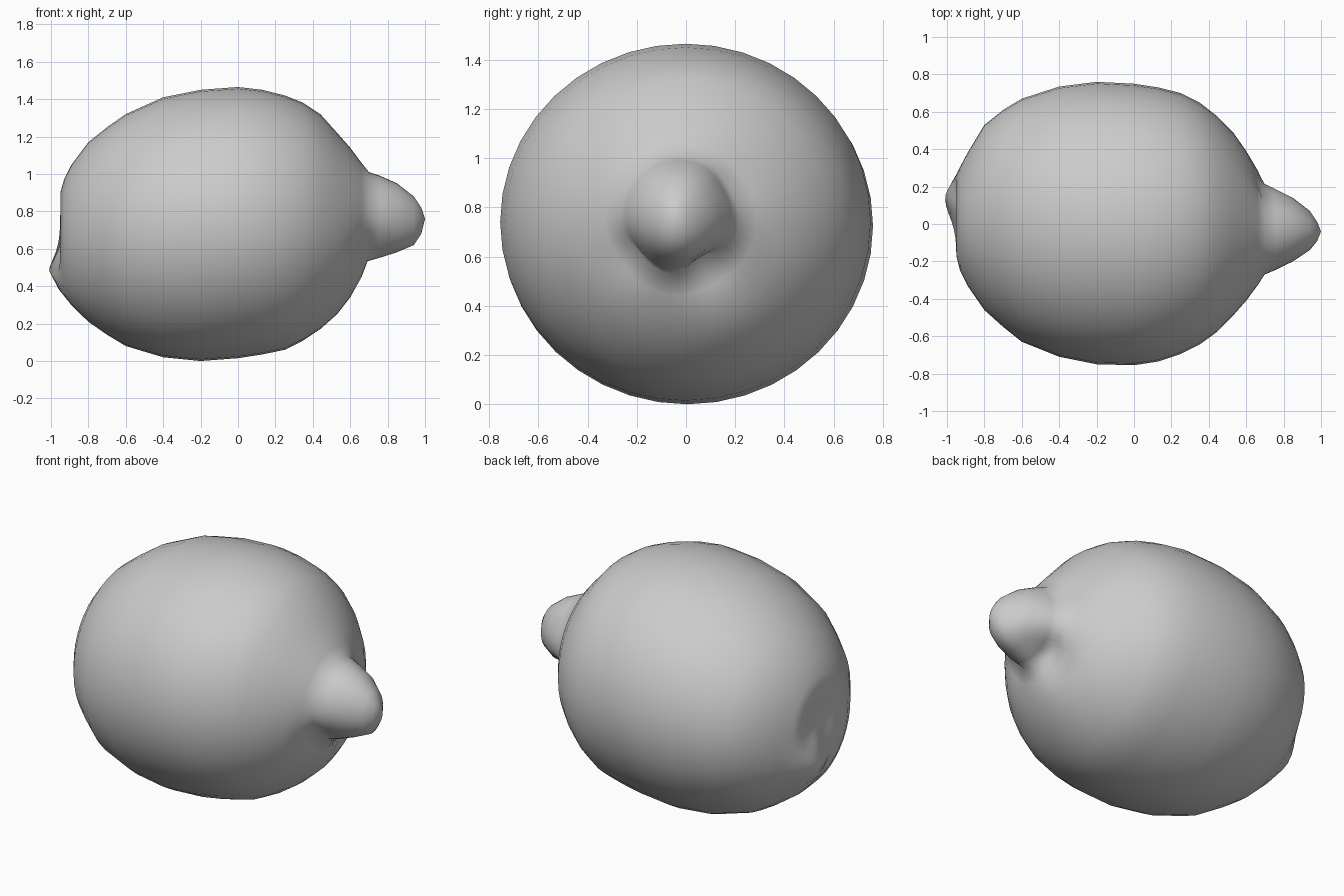
import bpy, bmesh, math
from mathutils import Vector

SEG = 40
# Lengthwise profile: x, y min, y max, z min, z max
RINGS = [
    (-0.925, -0.10, 0.16, 0.58, 0.80),
    (-0.95, -0.17, 0.24, 0.47, 0.90),
    (-0.93, -0.25, 0.30, 0.37, 0.97),
    (-0.89, -0.33, 0.38, 0.30, 1.05),
    (-0.80, -0.46, 0.53, 0.21, 1.17),
    (-0.70, -0.55, 0.61, 0.14, 1.25),
    (-0.60, -0.63, 0.67, 0.08, 1.32),
    (-0.40, -0.71, 0.735, 0.02, 1.41),
    (-0.20, -0.75, 0.76, 0.00, 1.45),
    (0.00, -0.755, 0.75, 0.015, 1.465),
    (0.13, -0.735, 0.73, 0.035, 1.45),
    (0.25, -0.695, 0.70, 0.06, 1.42),
    (0.35, -0.645, 0.65, 0.11, 1.38),
    (0.44, -0.58, 0.58, 0.17, 1.32),
    (0.53, -0.49, 0.49, 0.25, 1.22),
    (0.60, -0.41, 0.39, 0.34, 1.14),
    (0.66, -0.33, 0.29, 0.44, 1.06),
    (0.70, -0.27, 0.22, 0.525, 1.01),
    (0.76, -0.245, 0.19, 0.545, 0.99),
    (0.85, -0.20, 0.14, 0.58, 0.95),
    (0.94, -0.14, 0.07, 0.62, 0.88),
    (0.98, -0.09, 0.01, 0.68, 0.82),
]
# Local bumps and dents: centre, radius, offset
LUMPS = [
    ((-0.94, 0.13, 0.50), 0.13, (-0.06, 0.00, -0.01)),   # blossom-end bump
    ((0.68, 0.08, 0.58), 0.10, (-0.07, -0.04, 0.05)),    # crease under the tip
    ((0.68, 0.14, 0.86), 0.09, (-0.03, -0.03, 0.00)),    # crease beside the tip
    ((0.66, -0.20, 0.62), 0.09, (-0.03, 0.02, 0.02)),
]


def displaced(p):
    out = p.copy()
    for c, r, d in LUMPS:
        out += Vector(d) * math.exp(-((p - Vector(c)).length / r) ** 2)
    return out


# Fruit body with its tip, lofted along x
bm = bmesh.new()
loops = []
for x, y0, y1, z0, z1 in RINGS:
    ring = []
    for i in range(SEG):
        a = math.tau * i / SEG
        p = Vector((x, (y0 + y1) / 2 + (y1 - y0) / 2 * math.cos(a),
                    (z0 + z1) / 2 + (z1 - z0) / 2 * math.sin(a)))
        ring.append(bm.verts.new(displaced(p)))
    loops.append(ring)
for a, b in zip(loops, loops[1:]):
    for i in range(SEG):
        j = (i + 1) % SEG
        bm.faces.new((a[i], a[j], b[j], b[i]))
# End poles
for ring, co in ((loops[0], (-0.915, 0.02, 0.70)), (loops[-1], (1.0, -0.04, 0.76))):
    pole = bm.verts.new(co)
    for i in range(SEG):
        bm.faces.new((ring[i], ring[(i + 1) % SEG], pole))
bmesh.ops.recalc_face_normals(bm, faces=bm.faces)
for f in bm.faces:
    f.smooth = True
mesh = bpy.data.meshes.new("lemon")
bm.to_mesh(mesh)
bm.free()
bpy.context.collection.objects.link(bpy.data.objects.new("lemon", mesh))
